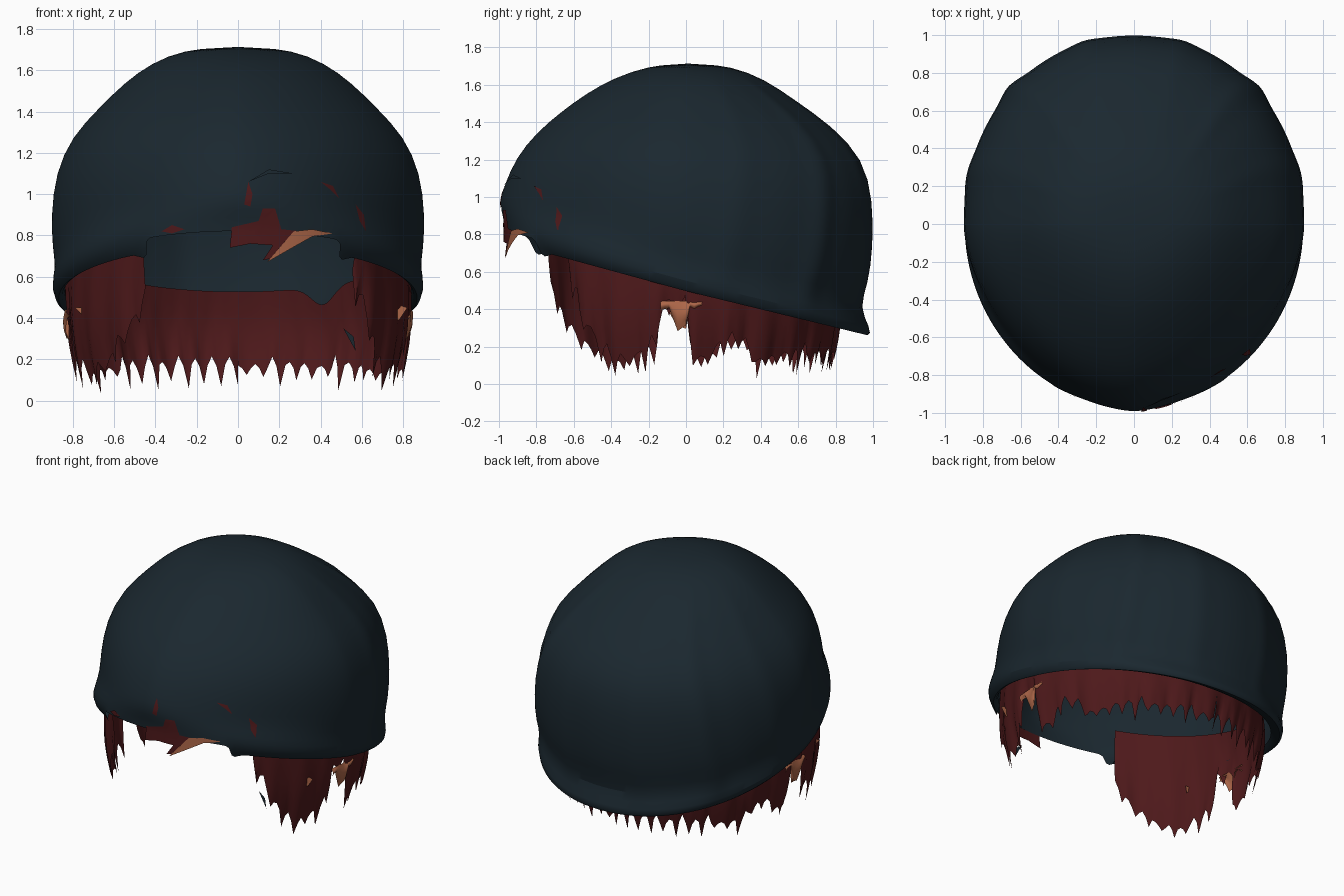
import bpy, bmesh, random
from math import sin, cos, radians, exp, copysign
from mathutils import Vector

random.seed(4)
if "Cube" in bpy.data.objects:
    bpy.data.objects.remove(bpy.data.objects["Cube"])


def material(name, rgb):
    m = bpy.data.materials.new(name)
    m.use_nodes = True
    m.diffuse_color = (*rgb, 1)
    bsdf = m.node_tree.nodes["Principled BSDF"]
    bsdf.inputs["Base Color"].default_value = (*rgb, 1)
    bsdf.inputs["Roughness"].default_value = 0.8
    return m


SLATE = material("dark slate cloth", (0.0105, 0.0205, 0.0285))
RED = material("dark red hair", (0.075, 0.0095, 0.0105))
SKIN = material("tan skin", (0.42, 0.135, 0.066))


def finish(name, bm, mat, angle=50):
    mesh = bpy.data.meshes.new(name)
    bm.to_mesh(mesh)
    bm.free()
    ob = bpy.data.objects.new(name, mesh)
    bpy.context.collection.objects.link(ob)
    mesh.materials.append(mat)
    bpy.ops.object.select_all(action='DESELECT')
    ob.select_set(True)
    bpy.context.view_layer.objects.active = ob
    bpy.ops.object.shade_smooth_by_angle(angle=radians(angle))
    return ob


def lerp_table(table, a):
    for (a0, v0), (a1, v1) in zip(table, table[1:]):
        if a0 <= a <= a1:
            return v0 + (v1 - v0) * (a - a0) / (a1 - a0)
    return table[-1][1]


# Cap: tilted rings of (height, tilt, front reach, back reach, half width)
LEVELS = [(0.53, .25, .90, .88, .84), (0.475, .24, .93, .99, .865),
          (0.55, .25, .97, .985, .91), (0.64, .25, .975, .925, .88),
          (0.75, .22, 1.0, .975, .90), (0.90, .17, .97, 1.0, .905),
          (1.10, .12, .91, 1.0, .885), (1.28, .08, .80, .95, .805),
          (1.42, .05, .67, .78, .67), (1.54, .03, .53, .575, .55),
          (1.635, .01, .38, .42, .42), (1.70, 0, .2, .24, .26)]
SEGS = 96


def fold(deg, level):
    # Cloth folds running from the crown to the rim
    if level < 3 or level > 9:
        return 1
    lean = (level - 4) * 1.5
    bumps = [(47 - lean, .028), (77 - lean, .016), (16, .012)]
    return 1 + sum(h * exp(-((abs(deg) - c) / 4) ** 2) for c, h in bumps)


bm = bmesh.new()
rings = []
for i, (zc, tilt, front, back, width) in enumerate(LEVELS):
    ring = []
    for k in range(SEGS):
        deg = k * 360 / SEGS - 180
        s, c = sin(radians(deg)), cos(radians(deg))
        # Full at the back, pinched toward the brow above the rim
        power = .95 if c > 0 else 1.18 if i > 3 else 1.0
        s, c = (copysign(abs(v) ** power, v) for v in (s, c))
        r = fold(deg, i)
        x, y = width * s * r, (back if c > 0 else front) * c * r
        # The rim sweeps up a little more steeply in front
        lift = .03 if i < 3 and y < 0 else 0
        ring.append(bm.verts.new((x, y, zc - (tilt + lift) * y)))
    rings.append(ring)
for i, (lo, hi) in enumerate(zip(rings, rings[1:])):
    for k in range(SEGS):
        n = (k + 1) % SEGS
        mid = (lo[k].co + lo[n].co) / 2
        # The rolled rim is missing across the middle of the front
        if i < 2 and mid.y < 0 and abs(mid.x) < .46 + random.uniform(-.04, .04):
            continue
        bm.faces.new((lo[n], lo[k], hi[k], hi[n]))
crown = bm.verts.new((0, 0.01, 1.714))
for k in range(SEGS):
    bm.faces.new((rings[-1][(k + 1) % SEGS], rings[-1][k], crown))
bm.verts.ensure_lookup_table()
bmesh.ops.delete(bm, geom=[v for v in bm.verts if not v.link_faces], context='VERTS')
bmesh.ops.recalc_face_normals(bm, faces=bm.faces)
if max(bm.faces, key=lambda f: f.calc_center_median().z).normal.z < 0:
    bmesh.ops.reverse_faces(bm, faces=bm.faces)
cap = finish("cap", bm, SLATE)
sub = cap.modifiers.new("smooth", 'SUBSURF')
sub.levels = sub.render_levels = 1


# Hair: curtains on an oval, angle 0 at the back, ragged along the bottom
def curtain(name, mat, a0, a1, top, bottom, ragged, width=.82, step=1.5):
    bm = bmesh.new()
    count, rows, prev = int((a1 - a0) / step), 7, None
    depth = 0
    for k in range(count + 1):
        a = a0 + (a1 - a0) * k / count
        s, c = sin(radians(a)), cos(radians(a))
        reach = .81 if c > 0 else .86
        if k % 4 == 0:
            depth = random.uniform(.3, 1.3)
        tooth = (.5, .15, -.6, .2)[k % 4] * depth * ragged
        zt = top(a, reach * c)
        zb = max(.0, bottom(a) + tooth)
        col = []
        for j in range(rows + 1):
            t = j / rows
            z = zt + (zb - zt) * t
            r = 1 + .02 * sin(t * 3.1) - .25 * max(0, .4 - z) ** 1.5
            r += .012 * sin(a * .45) * t
            col.append(bm.verts.new((width * s * r, reach * c * r, z)))
        if prev:
            for j in range(rows):
                bm.faces.new((prev[j], prev[j + 1], col[j + 1], col[j]))
        prev = col
    return finish(name, bm, mat)


HALF = [(0, .15), (50, .14), (62, .11), (66, .22), (76, .22), (80, .14),
        (88, .12), (89.5, .42), (99, .42), (100.5, .2), (106, .15), (117, .1)]
LEFT_END = [(124, .2), (131, .38), (137, .6)]
RIGHT_END = [(128, .18), (140, .34), (147, .5)]


def under_cap(a, y):
    # The hairline dips to one side at the back
    return .73 - .25 * y - .09 * exp(-((a - 30) / 6) ** 2)


curtain("hair_left", RED, 0, 137, under_cap,
        lambda a: lerp_table(HALF + LEFT_END, a), .12)
curtain("hair_right", RED, -147, 0, under_cap,
        lambda a: lerp_table(HALF + RIGHT_END, -a), .12)

# Skin showing around each ear gap
EAR = [(84, .41), (89, .41), (90, .31), (94, .28), (95, .40), (99, .40)]
for side, a0, a1 in (("left", 84, 99), ("right", -99, -84)):
    curtain("ear_skin_" + side, SKIN, a0, a1, lambda a, y: .445,
            lambda a: lerp_table(EAR, abs(a)), .02, .828)

# Torn scraps laid over the front of the cap
bpy.context.view_layer.update()
worn = cap.evaluated_get(bpy.context.evaluated_depsgraph_get())


def scrap(name, mat, outline, y=None, lift=.006):
    bm = bmesh.new()
    bm.faces.new([bm.verts.new((x, 0, z)) for x, z in outline])
    bmesh.ops.triangulate(bm, faces=bm.faces[:])
    bmesh.ops.subdivide_edges(bm, edges=bm.edges[:], cuts=4, use_grid_fill=True)
    for v in bm.verts:
        hit, loc, _, _ = worn.ray_cast(Vector((v.co.x, -2, max(v.co.z, .83))),
                                       Vector((0, 1, 0)))
        v.co.y = y if y is not None else (loc.y if hit else -.9) - lift
    return finish(name, bm, mat)


scrap("front_tuft", RED, [(-.04, .74), (-.03, .84), (.1, .87), (.12, .93),
                          (.18, .93), (.21, .83), (.31, .82), (.2, .75), (.06, .76)])
scrap("front_tuft_tip", RED, [(.12, .68), (.2, .8), (.27, .8), (.17, .69)])
scrap("brow_skin", SKIN, [(.14, .67), (.21, .75), (.27, .82), (.36, .83),
                          (.46, .81), (.36, .795), (.28, .75)], lift=.009)
scrap("tear_inner", RED, [(.03, .95), (.05, 1.06), (.07, 1.0), (.06, .94)])
scrap("tear_top", SLATE, [(.05, 1.06), (.15, 1.12), (.27, 1.1), (.15, 1.1)], lift=.009)
scrap("tear_upper", RED, [(.4, 1.06), (.46, 1.04), (.49, .98), (.45, 1.02)])
scrap("tear_outer", RED, [(.57, .95), (.61, .9), (.62, .82), (.59, .87)])
scrap("tear_right", RED, [(-.37, .82), (-.32, .85), (-.26, .83), (-.32, .81)])
scrap("loose_chip", SLATE, [(.51, .35), (.56, .31), (.57, .24)], y=-.5)

# Ear tips peeking out past the side locks
scrap("ear_tip_left", SKIN, [(.74, .4), (.79, .46), (.82, .45), (.78, .39)], y=-.34)
scrap("ear_tip_right", SKIN, [(-.79, .45), (-.73, .45), (-.74, .4)], y=-.36)
